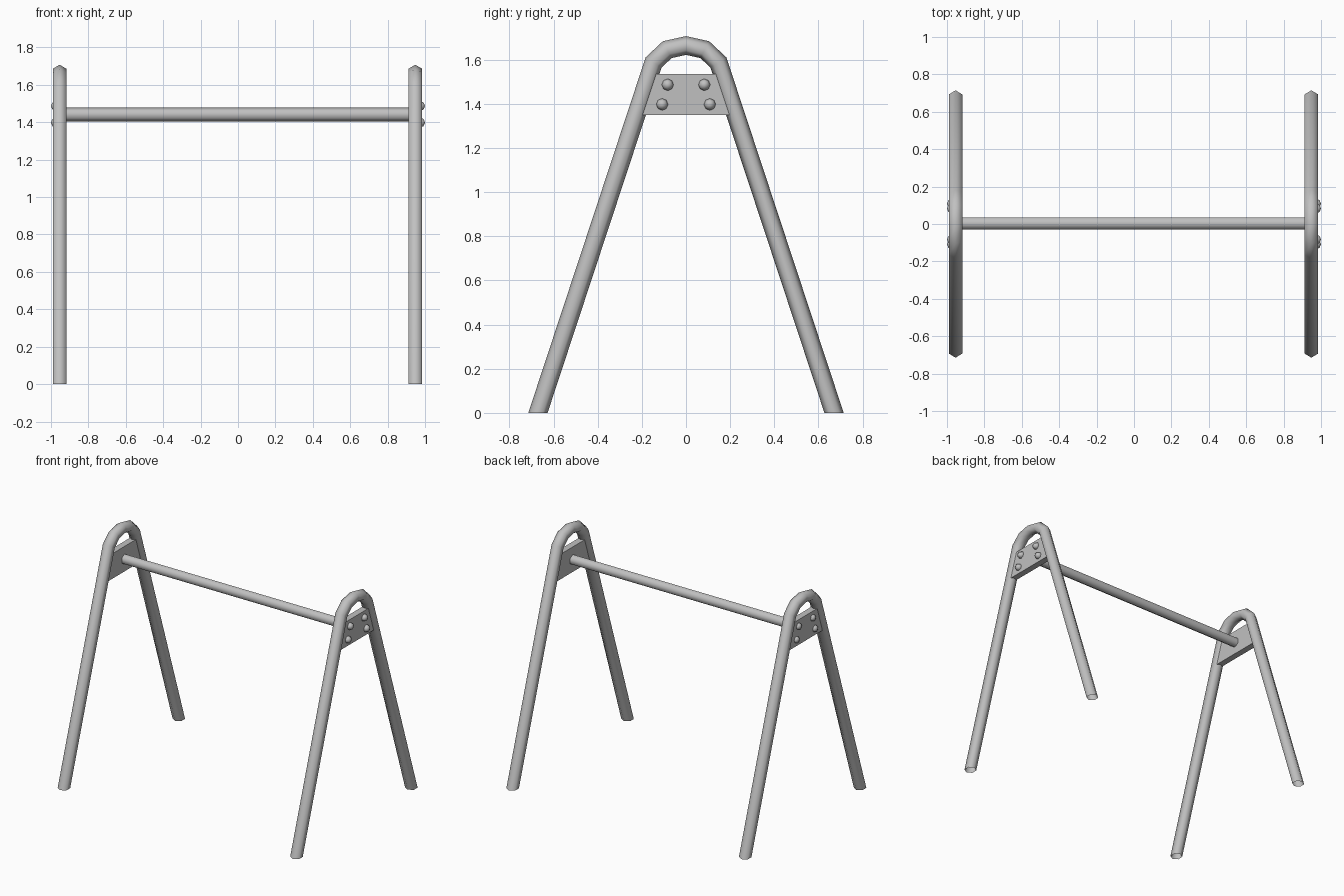
import bpy, bmesh
from math import sin, cos, pi, radians
from mathutils import Vector, Matrix

if "Cube" in bpy.data.objects:
    bpy.data.objects.remove(bpy.data.objects["Cube"], do_unlink=True)

steel = bpy.data.materials.new("grey_steel")
steel.use_nodes = True
steel.diffuse_color = (0.53, 0.53, 0.53, 1)
steel.node_tree.nodes["Principled BSDF"].inputs["Base Color"].default_value = (0.53, 0.53, 0.53, 1)


def finish(name, bm, smooth):
    """Turn a bmesh into a named object in the steel material."""
    bmesh.ops.recalc_face_normals(bm, faces=bm.faces)
    mesh = bpy.data.meshes.new(name)
    bm.to_mesh(mesh)
    bm.free()
    mesh.materials.append(steel)
    obj = bpy.data.objects.new(name, mesh)
    bpy.context.collection.objects.link(obj)
    if smooth:
        bpy.ops.object.select_all(action='DESELECT')
        obj.select_set(True)
        bpy.context.view_layer.objects.active = obj
        bpy.ops.object.shade_smooth_by_angle(angle=radians(70))
    return obj


def prism(name, outline, x0, x1, smooth=False):
    """Extrude a closed (y, z) outline along x."""
    bm = bmesh.new()
    face = bm.faces.new([bm.verts.new((x0, y, z)) for y, z in outline])
    made = bmesh.ops.extrude_face_region(bm, geom=[face])["geom"]
    bmesh.ops.translate(bm, vec=(x1 - x0, 0, 0),
                        verts=[v for v in made if isinstance(v, bmesh.types.BMVert)])
    return finish(name, bm, smooth)


def bent_tube(name, path, x, radius, sides=6):
    """Sweep a ring along a (y, z) path with mitred bends and level open feet."""
    pts = [Vector(p) for p in path]
    normals = []
    for a, b in zip(pts, pts[1:]):
        d = (b - a).normalized()
        normals.append(Vector((-d.y, d.x)))
    miters = [Vector((1 / normals[0].x, 0))]
    for m, n in zip(normals, normals[1:]):
        miters.append((m + n) / (1 + m.dot(n)))
    miters.append(Vector((1 / normals[-1].x, 0)))
    bm = bmesh.new()
    rings = []
    for p, m in zip(pts, miters):
        ring = []
        for i in range(sides):
            t = 2 * pi * i / sides
            q = p + m * radius * cos(t)
            ring.append(bm.verts.new((x + radius * sin(t), q.x, q.y)))
        rings.append(ring)
    for r, s in zip(rings, rings[1:]):
        for i in range(sides):
            j = (i + 1) % sides
            bm.faces.new((r[i], r[j], s[j], s[i]))
    return finish(name, bm, True)


# Half of the A-shaped frame path, mirrored over the crown
half = [(-0.671, 0), (-0.147, 1.588), (-0.085, 1.646)]
frame_path = half + [(0, 1.665)] + [(-y, z) for y, z in reversed(half)]
plate_outline = [(-0.205, 1.35), (0.205, 1.35), (0.143, 1.535), (-0.143, 1.535)]

for side, s, x in (("right", -1, -0.954), ("left", 1, 0.948)):
    bent_tube(side + "_frame", frame_path, x, 0.0415)
    prism(side + "_gusset_plate", plate_outline, x - 0.024, x + 0.024)
    # Four domed bolts on the outer face of the plate
    bm = bmesh.new()
    for y, z in ((0.083, 1.487), (0.108, 1.398)):
        for f in (-1, 1):
            place = Matrix.Translation((s * 0.973, f * y, z)) @ Matrix.Rotation(pi / 2, 4, 'Y')
            bmesh.ops.create_uvsphere(bm, u_segments=8, v_segments=4, radius=0.027, matrix=place)
    finish(side + "_bolts", bm, True)

# Six-sided crossbar between the plates
bar = [(0.003 + 0.037 * sin(i * pi / 3), 1.441 + 0.038 * cos(i * pi / 3)) for i in range(6)]
prism("crossbar", bar, -0.95, 0.945, smooth=True)
